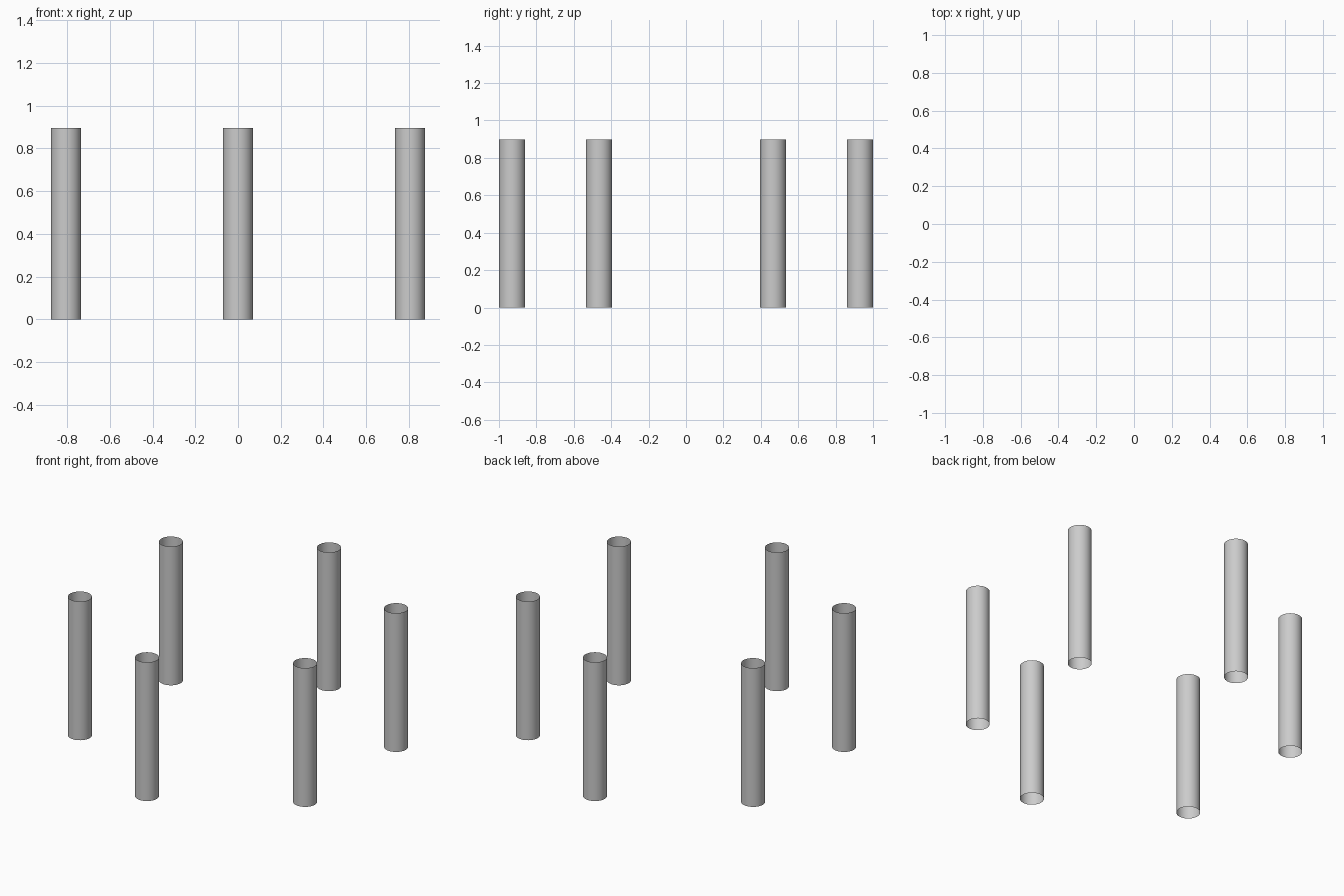
import bpy
from math import radians, sin, cos

if "Cube" in bpy.data.objects:
    bpy.data.objects.remove(bpy.data.objects["Cube"])

TUBE_RADIUS = 0.07
RING_RADIUS = 0.93
HEIGHT = 0.897


def open_tube(name, x, y):
    # Thin-walled cylinder without caps
    bpy.ops.mesh.primitive_cylinder_add(
        vertices=48, radius=TUBE_RADIUS, depth=HEIGHT,
        end_fill_type='NOTHING', location=(x, y, HEIGHT / 2))
    tube = bpy.context.object
    tube.name = name
    bpy.ops.object.shade_smooth_by_angle(angle=radians(30))
    return tube


# Six upright posts on a hexagon, with one at the front and one at the back
for i in range(6):
    a = radians(-90 + 60 * i)
    open_tube(f"post_{i + 1}", RING_RADIUS * cos(a), RING_RADIUS * sin(a))
